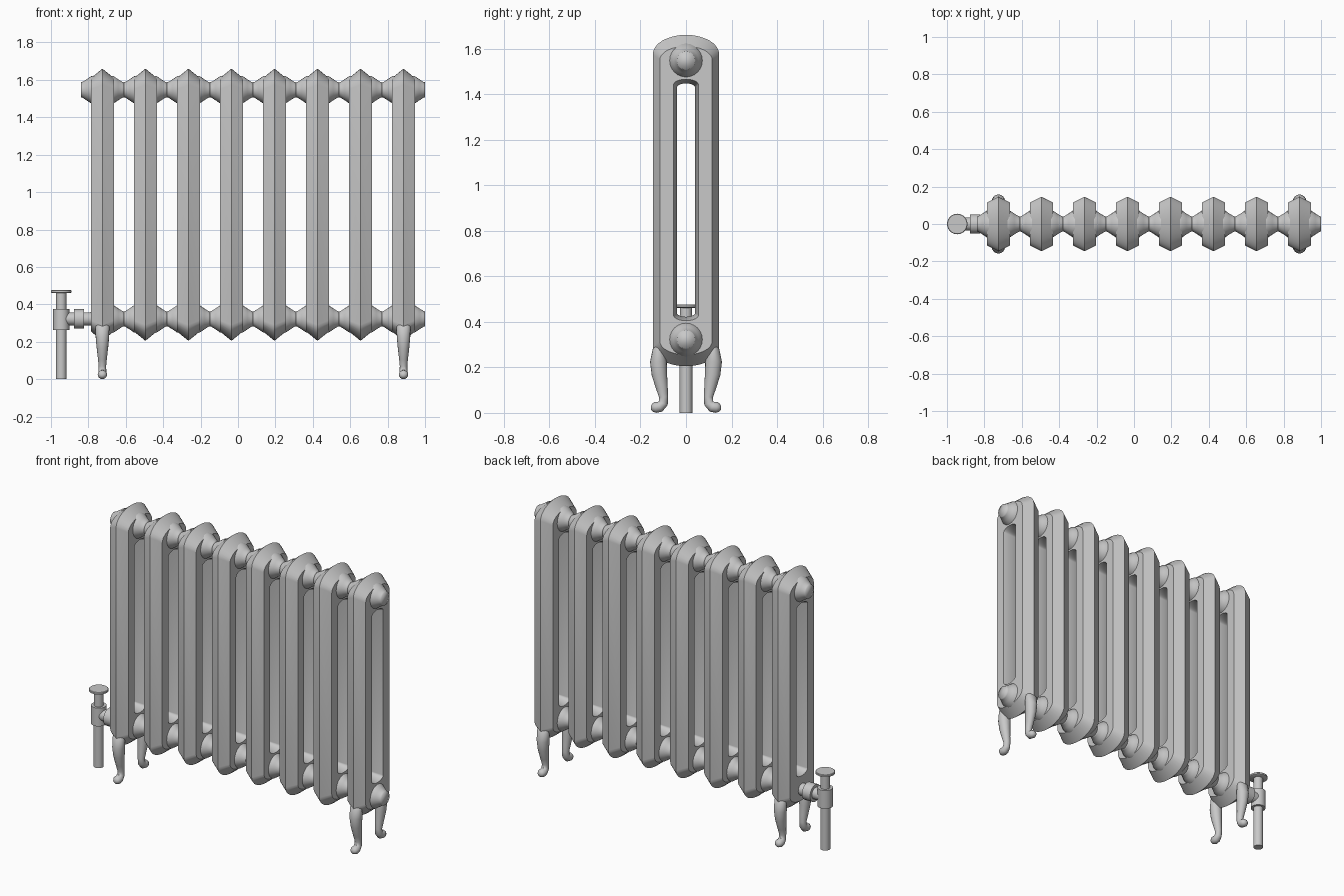
import bpy, bmesh, math
from mathutils import Vector, Matrix

if "Cube" in bpy.data.objects:
    bpy.data.objects.remove(bpy.data.objects["Cube"], do_unlink=True)

iron = bpy.data.materials.new("grey_iron")
GREY = (0.58, 0.58, 0.58, 1)
iron.use_nodes = True
iron.diffuse_color = GREY
iron.node_tree.nodes["Principled BSDF"].inputs["Base Color"].default_value = GREY


def loft(name, rings, closed=False, angle=35):
    """Skin a list of equal point rings; closed joins last to first, else both ends are capped."""
    bm = bmesh.new()
    loops = [[bm.verts.new(p) for p in ring] for ring in rings]
    n = len(loops[0])
    pairs = list(zip(loops, loops[1:]))
    if closed:
        pairs.append((loops[-1], loops[0]))
    else:
        bm.faces.new(loops[0])
        bm.faces.new(loops[-1])
    for a, b in pairs:
        for i in range(n):
            j = (i + 1) % n
            bm.faces.new((a[i], a[j], b[j], b[i]))
    bmesh.ops.recalc_face_normals(bm, faces=bm.faces)
    mesh = bpy.data.meshes.new(name)
    bm.to_mesh(mesh)
    bm.free()
    mesh.materials.append(iron)
    obj = bpy.data.objects.new(name, mesh)
    bpy.context.collection.objects.link(obj)
    bpy.ops.object.select_all(action='DESELECT')
    obj.select_set(True)
    bpy.context.view_layer.objects.active = obj
    bpy.ops.object.shade_smooth_by_angle(angle=math.radians(angle))
    return obj


def turned(name, profile, loc, axis='z', angle=35, n=24):
    """Lathe (distance, radius) pairs about an axis."""
    rings = []
    for t, r in profile:
        ring = []
        for k in range(n):
            c, s = r * math.cos(math.tau * k / n), r * math.sin(math.tau * k / n)
            ring.append((c, s, t) if axis == 'z' else (t, c, s))
        rings.append(ring)
    obj = loft(name, rings, angle=angle)
    obj.location = loc
    return obj


def copy(obj, name, loc, turn=0):
    dup = obj.copy()
    dup.name = name
    dup.location = loc
    dup.rotation_euler.z = turn
    bpy.context.collection.objects.link(dup)
    return dup


def arched(x, w, low, high, rise, n=8):
    """Upright loop of half width w with elliptical arches at the top and bottom."""
    pts = []
    for end, base, start in ((1, high - rise, 0), (-1, low + rise, math.pi)):
        for k in range(2 * n + 1):
            a = start + math.pi * k / (2 * n)
            pts.append((x, w * math.cos(a), base + rise * math.sin(a)))
    return pts


# Column sections with a ridged rim and a flared slot
HALF = 0.0615
LOW, HIGH = 0.205, 1.66
TOP_HUB, LOW_HUB = 1.547, 0.322
xs = [-0.725 + 0.23 * i for i in range(8)]
section = loft("section_1", [
    arched(0, 0.146, LOW, HIGH, 0.085),
    arched(HALF, 0.115, LOW + 0.05, HIGH - 0.05, 0.06),
    arched(HALF, 0.055, 0.405, 1.465, 0.025),
    arched(0, 0.04, 0.422, 1.447, 0.018),
    arched(-HALF, 0.055, 0.405, 1.465, 0.025),
    arched(-HALF, 0.115, LOW + 0.05, HIGH - 0.05, 0.06),
], closed=True)
section.location.x = xs[0]
for i, x in enumerate(xs[1:], 2):
    copy(section, f"section_{i}", (x, 0, 0))

# Tapered hubs joining the sections
hub = turned("hub_1_right_top", [(0.05, 0.075), (HALF, 0.072), (0.085, 0.056),
                                 (0.107, 0.042), (0.115, 0.04)],
             (xs[0], 0, TOP_HUB), 'x', angle=80)
hub.rotation_euler.z = math.pi
for i, x in enumerate(xs, 1):
    for level, z in (("top", TOP_HUB), ("bottom", LOW_HUB)):
        copy(hub, f"hub_{i}_left_{level}", (x, 0, z))
        if i > 1:
            copy(hub, f"hub_{i}_right_{level}", (x, 0, z), math.pi)

# Curved legs: (y, z, half width, half depth) along the leg
LEG = [(-0.119, 0.297, 0.030, 0.012), (-0.120, 0.280, 0.037, 0.026),
       (-0.121, 0.225, 0.036, 0.037), (-0.117, 0.170, 0.031, 0.034),
       (-0.106, 0.110, 0.024, 0.026), (-0.098, 0.070, 0.020, 0.020),
       (-0.100, 0.042, 0.021, 0.021), (-0.115, 0.027, 0.024, 0.024),
       (-0.135, 0.024, 0.025, 0.024), (-0.148, 0.022, 0.018, 0.017),
       (-0.154, 0.022, 0.007, 0.007)]
rings = []
for i, (y, z, wide, deep) in enumerate(LEG):
    a, b = LEG[max(i - 1, 0)], LEG[min(i + 1, len(LEG) - 1)]
    along = Vector((0, b[0] - a[0], b[1] - a[1])).normalized()
    side = Vector((0, -along.z, along.y))
    ring = []
    for k in range(16):
        t = math.tau * k / 16
        p = Vector((wide * math.cos(t), y, z)) + side * deep * math.sin(t)
        p.z = max(p.z, 0)
        ring.append(p)
    rings.append(ring)
leg = loft("front_right_leg", rings, angle=60)
leg.location.x = xs[0]
copy(leg, "front_left_leg", (xs[-1], 0, 0))
copy(leg, "back_right_leg", (xs[0], 0, 0), math.pi)
copy(leg, "back_left_leg", (xs[-1], 0, 0), math.pi)

# Valve with supply pipe, body, stem, handwheel and coupling
VX = -0.945
turned("supply_pipe", [(0, 0.028), (0.27, 0.028)], (VX, 0, 0))
turned("valve_body", [(0.263, 0.043), (0.375, 0.043)], (VX, 0, 0))
turned("valve_stem", [(0.37, 0.027), (0.465, 0.027)], (VX, 0, 0))
turned("handwheel", [(0.461, 0.05), (0.464, 0.055), (0.473, 0.055), (0.476, 0.052)], (VX, 0, 0))
turned("coupling_pipe", [(VX, 0.034), (-0.76, 0.036)], (0, 0, LOW_HUB), 'x')
turned("coupling_nut", [(-0.878, 0.052), (-0.823, 0.052)], (0, 0, LOW_HUB), 'x')
